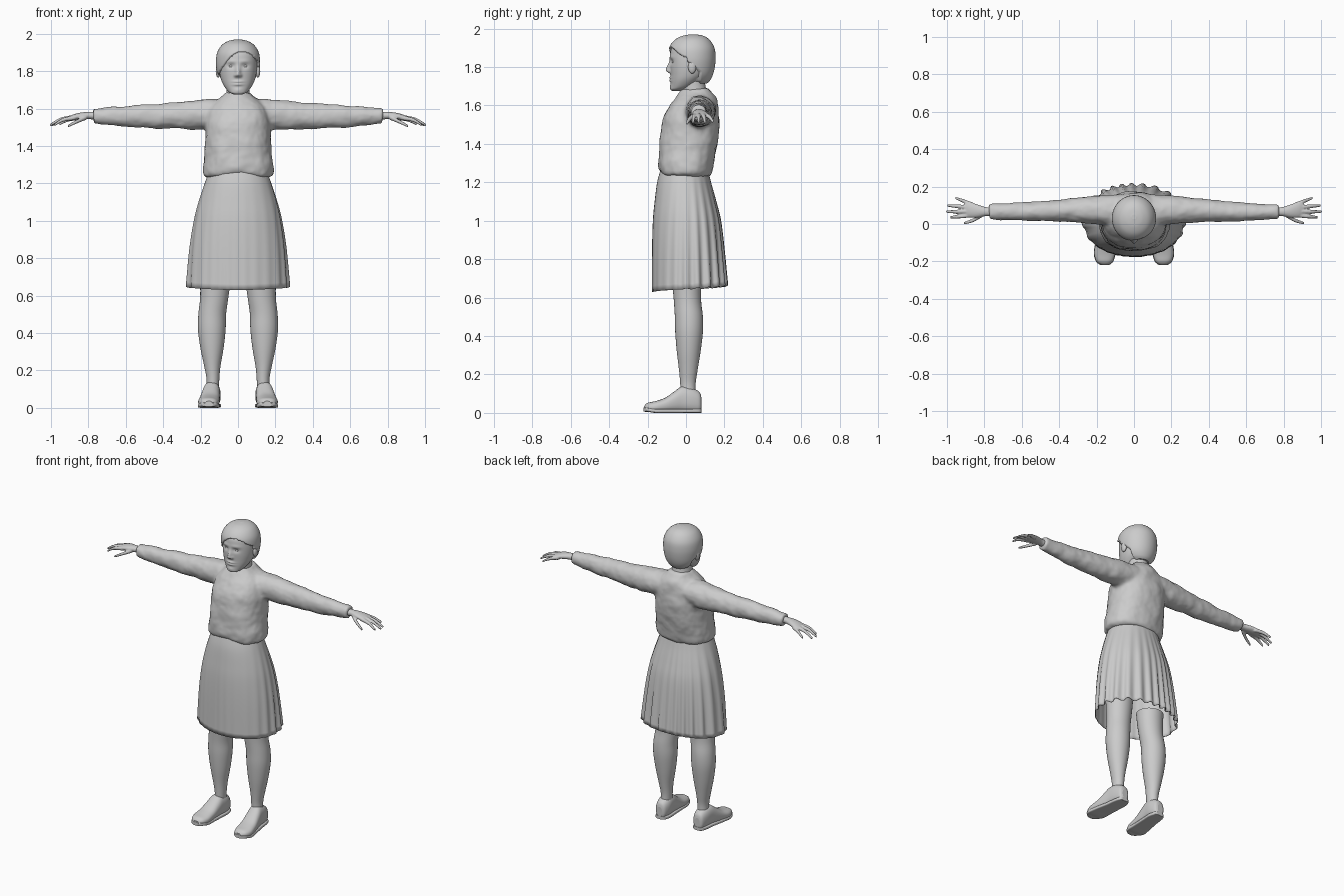
import bpy, bmesh
from math import sin, cos, pi, exp, atan2, copysign
from mathutils import Vector

AXES = {'x': lambda t, a, b: Vector((t, a, b)),
        'y': lambda t, a, b: Vector((a, t, b)),
        'z': lambda t, a, b: Vector((a, b, t))}


def spline(rings, sub):
    """Smoothly interpolate between the key cross-sections."""
    out = []
    for i in range(len(rings) - 1):
        p = [rings[max(0, min(len(rings) - 1, i + k))] for k in (-1, 0, 1, 2)]
        for s in range(sub):
            u = s / sub
            out.append([0.5 * (2 * b + (c - a) * u + (2 * a - 5 * b + 4 * c - d) * u * u
                               + (3 * b - a - 3 * c + d) * u ** 3) for a, b, c, d in zip(*p)])
    return out + [list(rings[-1])]


def loft(bm, axis, rings, segs=32, sub=4, n=2.0, fn=None, caps=True, flip=False):
    """Rings are (position, centre 1, centre 2, radius 1, radius 2)."""
    loops = []
    for t, c1, c2, r1, r2 in spline(rings, sub):
        loop = []
        for k in range(segs):
            a = 2 * pi * k / segs
            ca, sa = cos(a), sin(a)
            p = AXES[axis](t, c1 + r1 * copysign(abs(ca) ** (2 / n), ca),
                           c2 + r2 * copysign(abs(sa) ** (2 / n), sa))
            if fn:
                p = fn(p)
            if flip:
                p.x = -p.x
            loop.append(bm.verts.new(p))
        loops.append(loop)
    for l0, l1 in zip(loops, loops[1:]):
        for k in range(segs):
            j = (k + 1) % segs
            bm.faces.new((l0[k], l0[j], l1[j], l1[k]))
    if caps:
        bm.faces.new(loops[0])
        bm.faces.new(loops[-1])


def finish(name, bm, mirror=False, voxel=0, smooth=0):
    bmesh.ops.recalc_face_normals(bm, faces=bm.faces)
    me = bpy.data.meshes.new(name)
    bm.to_mesh(me)
    bm.free()
    for f in me.polygons:
        f.use_smooth = len(f.vertices) < 5
    ob = bpy.data.objects.new(name, me)
    bpy.context.collection.objects.link(ob)
    if voxel:
        m = ob.modifiers.new("fuse", 'REMESH')
        m.mode, m.voxel_size, m.use_smooth_shade = 'VOXEL', voxel, True
    if smooth:
        m = ob.modifiers.new("soften", 'SMOOTH')
        m.factor, m.iterations = 0.5, smooth
    if mirror:
        ob.modifiers.new("mirror", 'MIRROR')
    return ob


def ball(bm, loc, size):
    r = bmesh.ops.create_uvsphere(bm, u_segments=20, v_segments=14, radius=1)
    for v in r['verts']:
        v.co = Vector([c * s + l for c, s, l in zip(v.co, size, loc)])


# Sweater: torso and both sleeves fused, with soft wrinkles
def hem_lift(p):
    if p.z < 1.3 and p.y < 0:
        p.z += 0.02 * exp(-(p.x / 0.08) ** 2)
    return p

bm = bmesh.new()
loft(bm, 'z', [(1.232, 0, 0, .17, .125), (1.25, .002, -.004, .187, .136), (1.30, .002, -.002, .186, .143),
               (1.37, 0, .008, .177, .149), (1.45, 0, .018, .176, .153), (1.53, 0, .027, .172, .146),
               (1.60, 0, .042, .15, .124), (1.64, 0, .052, .115, .103), (1.67, 0, .05, .08, .082),
               (1.69, 0, .05, .066, .07)], 48, n=2.3, fn=hem_lift)
for flip in (False, True):
    loft(bm, 'x', [(.06, .07, 1.578, .085, .075), (.2, .077, 1.567, .077, .081), (.35, .073, 1.562, .064, .071),
                   (.55, .067, 1.558, .052, .06), (.7, .065, 1.559, .044, .048),
                   (.775, .065, 1.561, .041, .043)], flip=flip)
sweater = finish("sweater", bm, voxel=.011, smooth=5)
tex = bpy.data.textures.new("wrinkles", 'CLOUDS')
tex.noise_scale = 0.09
d = sweater.modifiers.new("wrinkles", 'DISPLACE')
d.texture, d.strength, d.mid_level = tex, 0.016, 0.5


# Skirt: open shell with pleats, deepest at the sides and back
def pleat(p):
    f = max(0, min(1, (1.25 - p.z) / .6))
    a = atan2(p.y, p.x)
    back = max(0, min(1, .6 + 1.2 * sin(a)))
    w = cos(24 * a + 1.5 * sin(3 * a))
    k = 1 + (.008 + .04 * back) * f * (abs(w) ** .7 * copysign(1, w) * .8)
    return Vector((p.x * k, p.y * k, p.z + f ** 4 * (.015 * sin(a) + .005 * w * back)))

bm = bmesh.new()
loft(bm, 'z', [(1.28, 0, -.008, .15, .12), (1.2, 0, -.01, .178, .14), (1.1, 0, -.003, .21, .16),
               (1.0, 0, .004, .234, .176), (.85, 0, .01, .256, .186), (.645, 0, .018, .273, .194)],
     192, 5, n=2.1, fn=pleat, caps=False)
skirt = finish("skirt", bm)
s = skirt.modifiers.new("cloth", 'SOLIDIFY')
s.thickness = 0.004

# Legs
bm = bmesh.new()
loft(bm, 'z', [(.08, .137, .012, .034, .04), (.15, .134, .01, .034, .04), (.22, .137, .012, .043, .048),
               (.32, .139, .014, .062, .062), (.42, .14, .016, .074, .072), (.5, .138, .015, .074, .073),
               (.58, .128, .008, .075, .071), (.66, .122, .005, .08, .075), (.73, .12, .005, .084, .08)])
finish("legs", bm, mirror=True)

# Shoes and their soles
shoe = [(.08, .138, .05, .018, .03), (.07, .138, .055, .034, .053), (.03, .138, .065, .045, .066),
        (-.02, .142, .069, .047, .069), (-.06, .147, .056, .05, .056), (-.11, .153, .039, .054, .039),
        (-.16, .157, .03, .056, .031), (-.20, .157, .026, .043, .026), (-.218, .156, .022, .02, .014)]

def flat_bottom(p):
    p.z = max(p.z, .004)
    return p

bm = bmesh.new()
loft(bm, 'y', shoe, n=2.4, fn=flat_bottom)
finish("shoes", bm, mirror=True)
bm = bmesh.new()
loft(bm, 'y', [(y * 1.01, cx, .011 + (.006 if y < -.19 else 0), rx + .002, .011)
               for y, cx, cz, rx, rz in shoe], n=5)
finish("shoe_soles", bm, mirror=True)

# Hands: palm, four fingers and thumb fused
bm = bmesh.new()
loft(bm, 'x', [(.74, .066, 1.56, .026, .022), (.79, .066, 1.563, .024, .02), (.84, .07, 1.56, .036, .019),
               (.88, .075, 1.553, .041, .016), (.905, .078, 1.547, .036, .011)], 24)
for path in ([(.87, .048, 1.551), (.935, .04, 1.54), (.982, .036, 1.512)],
             [(.87, .068, 1.554), (.945, .066, 1.543), (1.004, .066, 1.512)],
             [(.87, .088, 1.553), (.94, .094, 1.54), (.998, .099, 1.51)],
             [(.86, .102, 1.55), (.91, .122, 1.54), (.955, .139, 1.517)],
             [(.81, .05, 1.553), (.86, .02, 1.531), (.91, .004, 1.506)]):
    loft(bm, 'x', [(x, y, z, r, r) for (x, y, z), r in zip(path, (.0125, .0105, .007))], 12)
finish("hands", bm, mirror=True, voxel=.0045, smooth=2)

# Neck
bm = bmesh.new()
loft(bm, 'z', [(1.6, 0, .055, .07, .07), (1.66, 0, .046, .064, .066), (1.71, 0, .036, .06, .064),
               (1.77, 0, .036, .06, .066)])
finish("neck", bm)


# Head with sculpted nose, eye sockets, lips and chin
def g(x, s):
    return exp(-(x / s) ** 2)

def face(p):
    if p.y < 0:
        x, z = p.x, p.z
        nose = .024 * g(x, .013) * (g(z - 1.782, .012) if z < 1.782 else g(z - 1.782, .036))
        nose += .008 * g(abs(x) - .014, .008) * g(z - 1.777, .009)
        socket = .009 * g(abs(x) - .036, .022) * g(z - 1.828, .014)
        brow = .004 * g(abs(x) - .036, .03) * g(z - 1.852, .01)
        lips = .008 * g(x, .026) * (g(z - 1.744, .006) + g(z - 1.729, .007))
        chin = .005 * g(x, .022) * g(z - 1.698, .012)
        p.y += socket - nose - brow - lips - chin
    return p

bm = bmesh.new()
loft(bm, 'z', [(1.676, 0, -.048, .022, .025), (1.684, 0, -.04, .042, .04), (1.70, 0, -.022, .06, .057),
               (1.73, 0, -.002, .08, .077), (1.76, 0, .012, .092, .092), (1.80, 0, .02, .1, .102),
               (1.85, 0, .025, .102, .108), (1.90, 0, .027, .096, .102), (1.94, 0, .03, .07, .07),
               (1.955, 0, .03, .03, .03)], 128, 8, n=2.15, fn=face)
finish("head", bm)

# Eyes and ears
bm = bmesh.new()
ball(bm, (.036, -.059, 1.827), (.016, .013, .009))
finish("eyes", bm, mirror=True)
bm = bmesh.new()
ball(bm, (.106, .032, 1.80), (.013, .021, .034))
finish("ears", bm, mirror=True)


# Hair: short cap that dips under the face along a side-swept hairline
def hairline(p):
    line = 1.905 - 7 * (p.x - .025) ** 2
    side = .005 + max(0, min(.07, 1.3 * (1.83 - p.z)))
    if p.z < line and p.y < side:
        c = Vector((0, .03, p.z))
        p = c + (p - c) * .8
    return p

bm = bmesh.new()
loft(bm, 'z', [(1.715, 0, .05, .055, .06), (1.73, 0, .045, .078, .08), (1.76, 0, .04, .1, .1),
               (1.80, 0, .033, .113, .117), (1.85, 0, .031, .118, .123), (1.90, 0, .03, .111, .118),
               (1.94, 0, .032, .086, .092), (1.962, 0, .036, .05, .055), (1.97, 0, .038, .012, .012)],
     128, 8, fn=hairline)
finish("hair", bm)
